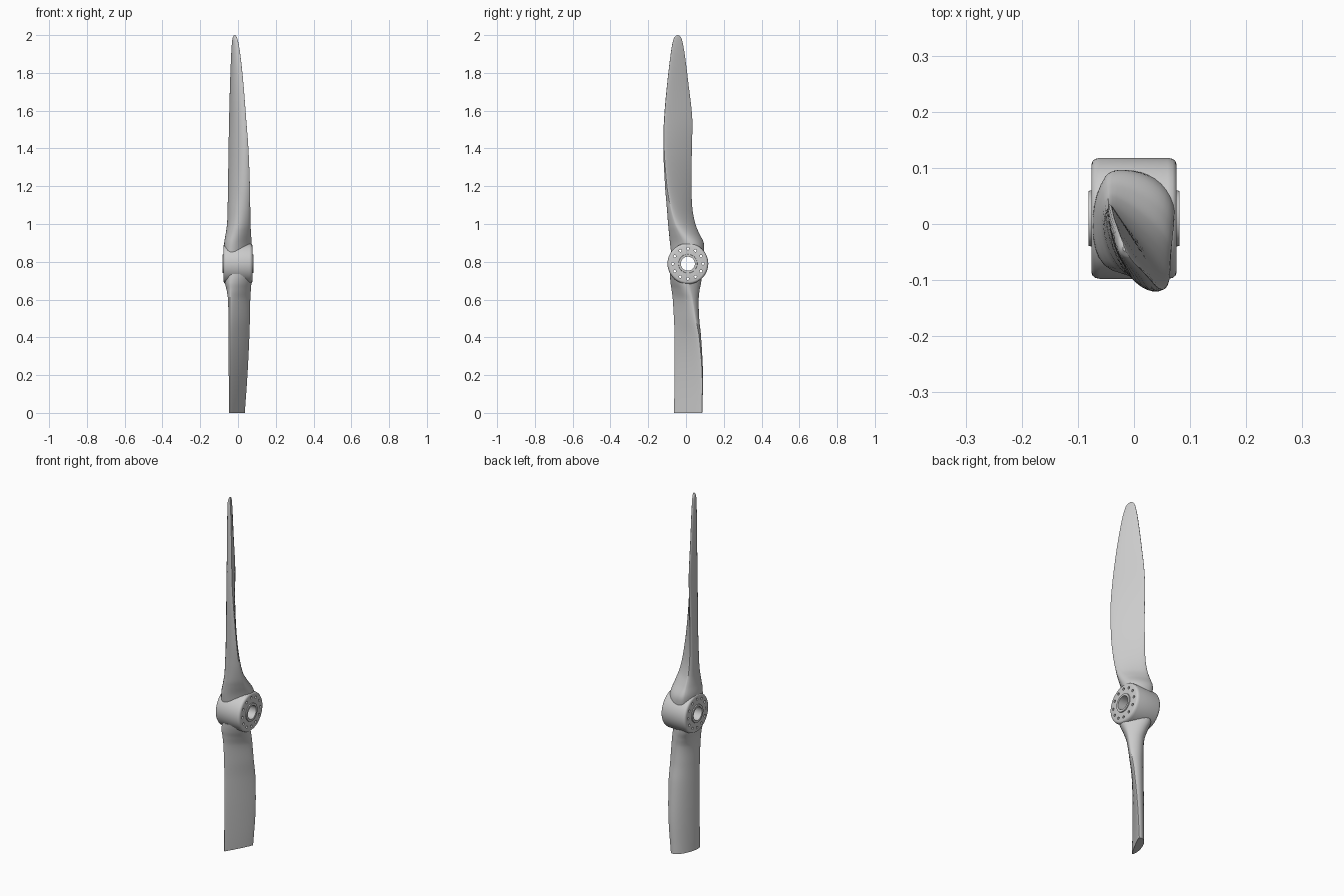
import bpy, bmesh, math
from mathutils import Matrix, Vector

if "Cube" in bpy.data.objects:
    bpy.data.objects.remove(bpy.data.objects["Cube"])

CY, CZ = 0.01, 0.79          # hub axis position (axis runs along x)
SEG = 32                     # points round a blade section
SUB = 6                      # rings between stations

# Blade stations: z, y min, y max, x min, x max, twist (deg), thickness / chord
UPPER = [
    (0.845, -0.078, 0.096, -0.074, 0.073, 52, 0.95),
    (0.90, -0.085, 0.094, -0.073, 0.072, 52, 0.85),
    (0.95, -0.090, 0.070, -0.065, 0.069, 51, 0.70),
    (1.00, -0.095, 0.050, -0.058, 0.066, 49, 0.56),
    (1.08, -0.101, 0.034, -0.055, 0.065, 45, 0.44),
    (1.20, -0.111, 0.029, -0.053, 0.063, 40, 0.33),
    (1.40, -0.120, 0.031, -0.050, 0.055, 33, 0.25),
    (1.56, -0.116, 0.033, -0.047, 0.043, 27, 0.21),
    (1.75, -0.099, 0.012, -0.042, 0.028, 23, 0.20),
    (1.90, -0.081, -0.007, -0.036, 0.012, 20, 0.22),
    (1.97, -0.069, -0.020, -0.031, 0.000, 18, 0.25),
    (1.99, -0.060, -0.028, -0.027, -0.007, 18, 0.30),
    (2.00, -0.048, -0.040, -0.020, -0.015, 18, 0.40),
]
LOWER = [
    (0.735, -0.085, 0.085, -0.074, 0.073, 52, 0.95),
    (0.69, -0.082, 0.080, -0.070, 0.071, 52, 0.80),
    (0.65, -0.076, 0.072, -0.060, 0.068, 50, 0.66),
    (0.60, -0.070, 0.067, -0.053, 0.065, 48, 0.52),
    (0.50, -0.064, 0.070, -0.051, 0.063, 44, 0.42),
    (0.40, -0.060, 0.080, -0.050, 0.060, 39, 0.34),
    (0.20, -0.061, 0.090, -0.049, 0.050, 32, 0.26),
    (0.00, -0.063, 0.086, -0.048, 0.036, 27, 0.23),
]


def smooth_rows(rows):
    """Catmull-Rom through the stations."""
    vs = [Vector(r) for r in rows]
    out = []
    for i in range(len(vs) - 1):
        b, c = vs[i], vs[i + 1]
        # tangents scaled for uneven station spacing
        h = c[0] - b[0]

        def slope(j):
            p, q = vs[max(j - 1, 0)], vs[min(j + 1, len(vs) - 1)]
            return (q - p) / (q[0] - p[0]) * h
        mb, mc = slope(i), slope(i + 1)
        for k in range(SUB):
            t = k / SUB
            out.append(b * (2*t**3 - 3*t*t + 1) + mb * (t**3 - 2*t*t + t)
                       + c * (3*t*t - 2*t**3) + mc * (t**3 - t*t))
    out.append(vs[-1])
    return out


def section(row, side):
    """Cambered section, flat face to +x, fitted to its box."""
    z, y0, y1, x0, x1, ang, tc = row
    a = math.radians(ang)
    flat = 0.12 + 0.45 * max(0, tc - 0.3)
    pts = []
    for i in range(SEG):
        t = 2 * math.pi * i / SEG
        u = 0.5 * math.cos(t)
        s = math.sin(t)
        v = tc * (1 + 0.5 * u) * (s * 0.88 if s > 0 else s * flat)
        pts.append((u * math.sin(a) - v * math.cos(a),
                    side * (-u * math.cos(a) - v * math.sin(a))))
    xs, ys = [p[0] for p in pts], [p[1] for p in pts]
    fit = lambda q, l, lo, hi: lo + (q - min(l)) / (max(l) - min(l)) * (hi - lo)
    return [(fit(x, xs, x0, x1), fit(y, ys, y0, y1), z) for x, y in pts]


def finish(bm, name):
    bmesh.ops.recalc_face_normals(bm, faces=bm.faces)
    me = bpy.data.meshes.new(name)
    bm.to_mesh(me)
    bm.free()
    ob = bpy.data.objects.new(name, me)
    bpy.context.collection.objects.link(ob)
    return ob


def loft(bm, rings, closed=False):
    loops = [[bm.verts.new(p) for p in r] for r in rings]
    n = len(loops[0])
    pairs = list(zip(loops, loops[1:])) + ([(loops[-1], loops[0])] if closed else [])
    for a, b in pairs:
        for i in range(n):
            j = (i + 1) % n
            bm.faces.new((a[i], a[j], b[j], b[i]))
    if not closed:
        bm.faces.new(loops[0])
        bm.faces.new(loops[-1])


def blade(name, rows, side):
    bm = bmesh.new()
    loft(bm, [section(r, side) for r in smooth_rows(rows)])
    return finish(bm, name)


# Blades, the lower one cut off flat
parts = [blade("upper_blade", UPPER, 1), blade("lower_blade", LOWER, -1)]

# Hub: half profile (x, radius) turned about the x axis, with raised sleeve and bore
half = [(0.081, 0.037), (0.081, 0.049), (0.076, 0.050), (0.076, 0.096),
        (0.074, 0.102), (0.069, 0.106), (0.060, 0.108)]
profile = half + [(-x, r) for x, r in reversed(half)]
bm = bmesh.new()
N = 64
loft(bm, [[(x, CY + r * math.cos(2 * math.pi * i / N), CZ + r * math.sin(2 * math.pi * i / N))
           for i in range(N)] for x, r in profile], closed=True)
parts.append(finish(bm, "hub"))

# Ring of bolt holes drilled through hub and blade roots
bm = bmesh.new()
for k in range(12):
    a = k * math.pi / 6
    m = Matrix.Translation((0, CY + 0.08 * math.cos(a), CZ + 0.08 * math.sin(a))) \
        @ Matrix.Rotation(math.pi / 2, 4, 'Y')
    bmesh.ops.create_cone(bm, cap_ends=True, segments=12, radius1=0.007,
                          radius2=0.007, depth=0.3, matrix=m)
drill = finish(bm, "bolt_hole_cutter")
drill.hide_render = True

for ob in parts:
    bpy.ops.object.select_all(action='DESELECT')
    bpy.context.view_layer.objects.active = ob
    ob.select_set(True)
    mod = ob.modifiers.new("bolt_holes", 'BOOLEAN')
    mod.operation, mod.solver, mod.object = 'DIFFERENCE', 'EXACT', drill
    bpy.ops.object.modifier_apply(modifier=mod.name)
    bpy.ops.object.shade_smooth_by_angle(angle=math.radians(35))
bpy.data.objects.remove(drill)
